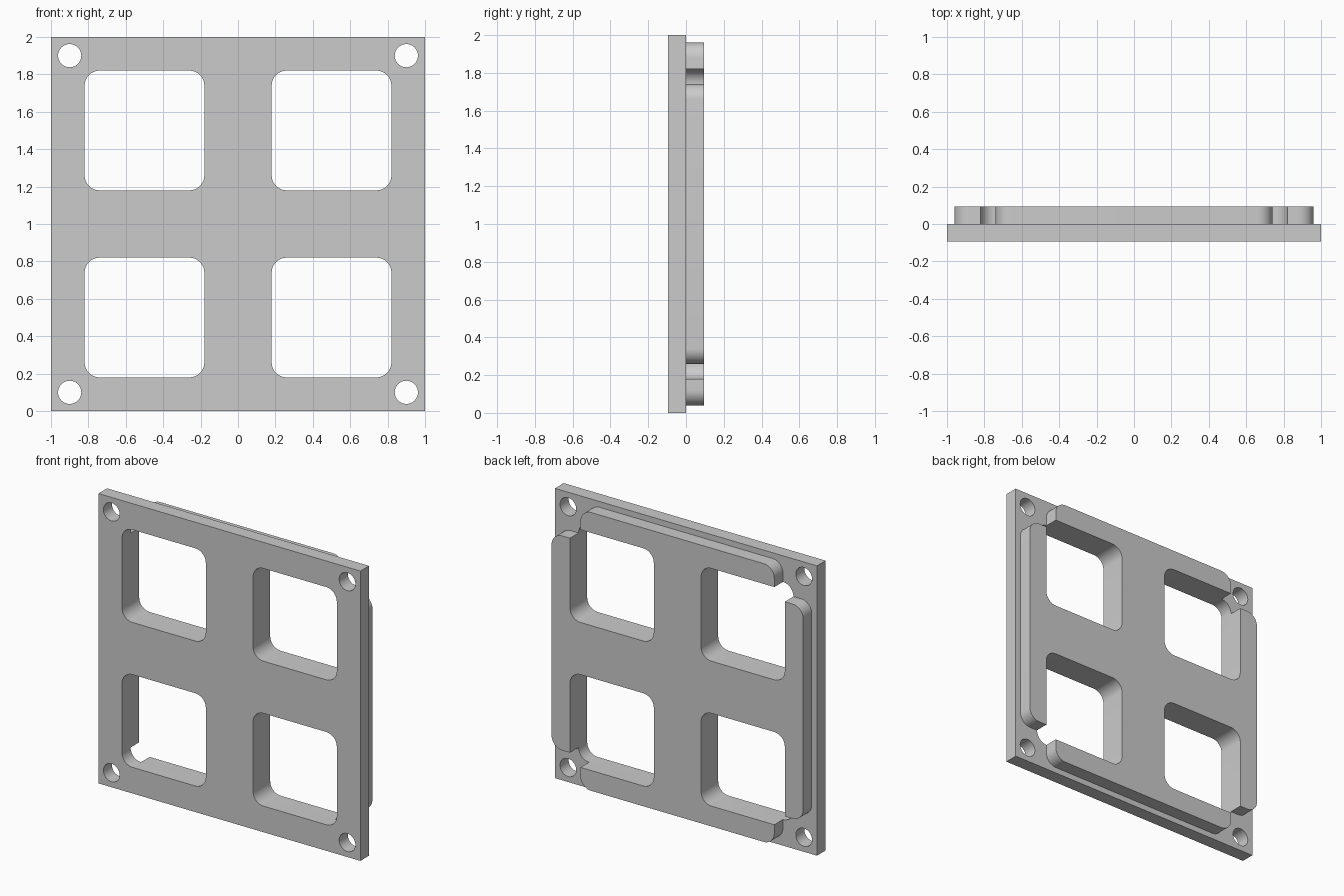
import bpy, bmesh
from math import sin, cos, pi
from mathutils import Vector

if "Cube" in bpy.data.objects:
    bpy.data.objects.remove(bpy.data.objects["Cube"])

T = 0.094                   # thickness of each layer
LO, HI, R = 0.18, 0.82, 0.08  # window limits and corner radius
RAIL = 0.96                 # outer face of the raised rails

grey = bpy.data.materials.new("grey")
grey.use_nodes = True
COLOUR = (0.6, 0.6, 0.6, 1)
grey.diffuse_color = COLOUR
grey.node_tree.nodes["Principled BSDF"].inputs["Base Color"].default_value = COLOUR


def arc(cx, cy, r, start, sweep, n=10):
    """Points along an arc; angles count quarter turns."""
    return [(cx + r * cos((start + sweep * i / n) * pi / 2),
             cy + r * sin((start + sweep * i / n) * pi / 2)) for i in range(n + 1)]


def quarter_turn(points, k):
    for _ in range(k):
        points = [(-y, x) for x, y in points]
    return points


def slab(name, loops, y_mid):
    """Upright slab from flat outlines; inner loops become holes."""
    curve = bpy.data.curves.new(name, 'CURVE')
    curve.dimensions = '2D'
    curve.fill_mode = 'BOTH'
    curve.extrude = T / 2
    for loop in loops:
        spline = curve.splines.new('POLY')
        spline.points.add(len(loop) - 1)
        for point, (x, y) in zip(spline.points, loop):
            point.co = (x, y, 0, 1)
        spline.use_cyclic_u = True
    obj = bpy.data.objects.new(name, curve)
    bpy.context.collection.objects.link(obj)
    bpy.ops.object.select_all(action='DESELECT')
    obj.select_set(True)
    bpy.context.view_layer.objects.active = obj
    bpy.ops.object.convert(target='MESH')
    obj = bpy.context.view_layer.objects.active
    # Weld the caps and stand the slab upright
    bm = bmesh.new()
    bm.from_mesh(obj.data)
    bmesh.ops.remove_doubles(bm, verts=bm.verts, dist=1e-4)
    for v in bm.verts:
        v.co = Vector((v.co.x, y_mid - v.co.z, v.co.y + 1))
    bmesh.ops.recalc_face_normals(bm, faces=bm.faces)
    bm.to_mesh(obj.data)
    bm.free()
    obj.data.materials.clear()
    obj.data.materials.append(grey)
    bpy.ops.object.shade_smooth_by_angle(angle=pi / 6)
    return obj


# Front plate with four rounded windows and four corner holes
a, b = LO + R, HI - R
window = arc(b, b, R, 0, 1) + arc(a, b, R, 1, 1) + arc(a, a, R, 2, 1) + arc(b, a, R, 3, 1)
hole = arc(0.9, 0.9, 0.062, 0, 4, 40)[:-1]
plate = [[(1, 1), (-1, 1), (-1, -1), (1, -1)]]
for k in range(4):
    plate += [quarter_turn(window, k), quarter_turn(hole, k)]
slab("front_plate", plate, -T / 2)

# Raised back frame: rails joined by a cross, open at the outer window corners
quadrant = (arc(RAIL - R, b - R, R, 0, 1) + [(HI, b)]
            + arc(b, a, R, 4, -1) + arc(a, a, R, 3, -1) + arc(a, b, R, 2, -1)
            + [(b, HI)] + arc(b - R, RAIL - R, R, 0, 1))
frame = [p for k in range(4) for p in quarter_turn(quadrant, k)]
slab("raised_back_frame", [frame], T / 2)
